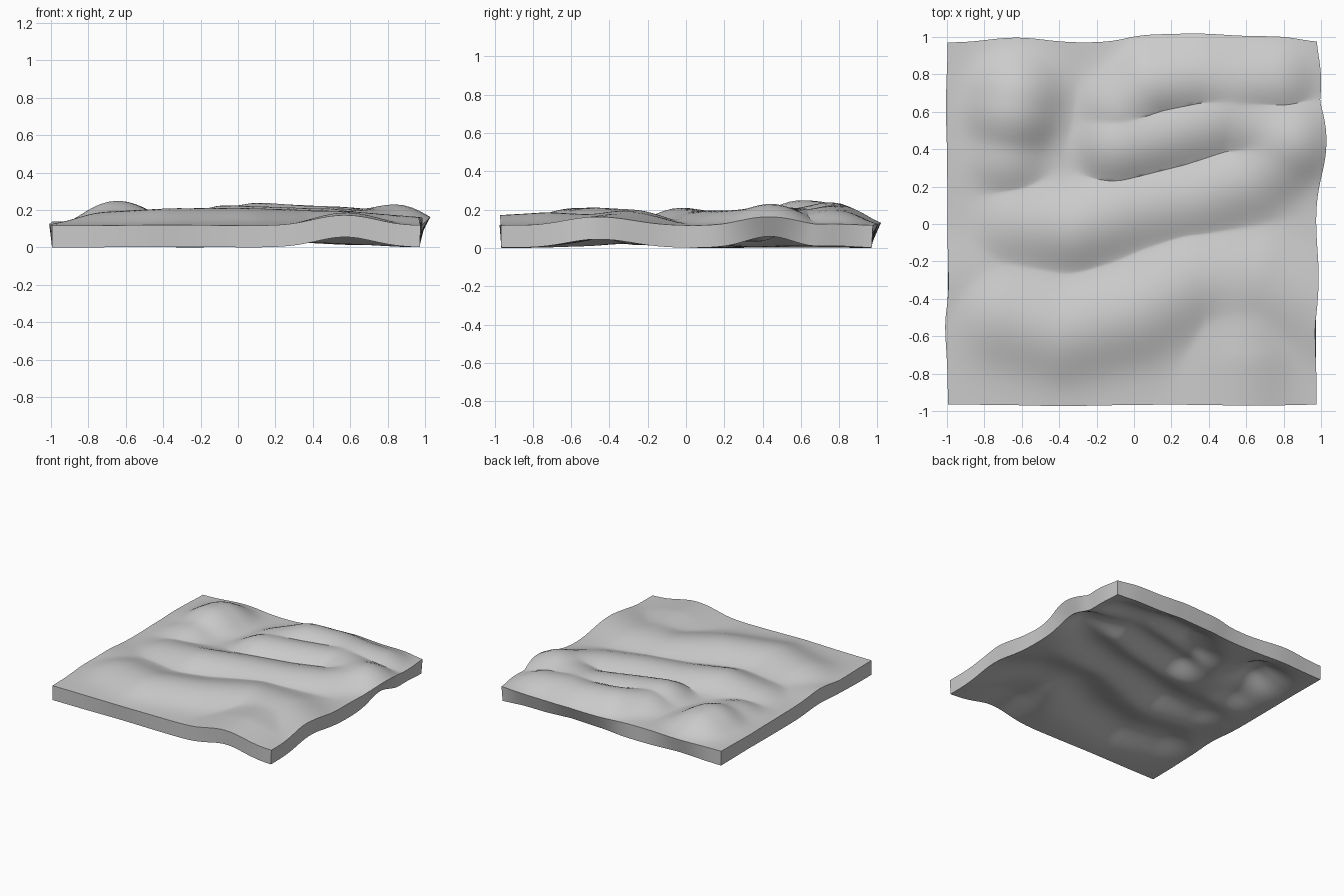
import bpy, bmesh, math

if "Cube" in bpy.data.objects:
    bpy.data.objects.remove(bpy.data.objects["Cube"])

# Ridges: polylines of (x, y, height) plus a half width
RIDGES = [
    # long southern ridge with its spur to the front edge
    ([(-0.68, -0.50, .075), (-0.38, -0.58, .092), (0.0, -0.48, .095), (0.32, -0.30, .085),
      (0.65, -0.30, .07), (0.97, -0.47, .045)], 0.15),
    ([(0.56, -0.45, .055), (0.58, -0.72, .07), (0.57, -0.97, .055)], 0.15),
    # middle ridge
    ([(-0.62, 0.0, .06), (-0.32, -0.02, .095), (0.0, 0.08, .08), (0.32, 0.14, .08),
      (0.62, 0.24, .08), (0.84, 0.42, .095)], 0.12),
    # upper ridge
    ([(-0.08, 0.42, .11), (0.22, 0.50, .10), (0.50, 0.58, .09), (0.84, 0.46, .092)], 0.11),
    # northern crest
    ([(-0.06, 0.62, .095), (0.10, 0.75, .125), (0.35, 0.78, .11), (0.57, 0.75, .10),
      (0.75, 0.76, .085)], 0.11),
    # north west hill with its southern shoulder
    ([(-0.63, 0.68, .128), (-0.64, 0.62, .128)], 0.13),
    ([(-0.66, 0.55, .085), (-0.68, 0.36, .07)], 0.11),
    # small rise at the left edge
    ([(-1.0, -0.30, .022), (-0.9, -0.28, .02)], 0.14),
]


def ridge_height(x, y, pts, width):
    best = 0.0
    for (ax, ay, ah), (bx, by, bh) in zip(pts, pts[1:]):
        dx, dy = bx - ax, by - ay
        t = ((x - ax) * dx + (y - ay) * dy) / (dx * dx + dy * dy)
        t = max(0.0, min(1.0, t))
        d2 = (x - ax - t * dx) ** 2 + (y - ay - t * dy) ** 2
        best = max(best, (ah + t * (bh - ah)) * math.exp(-d2 / (2 * width ** 2)))
    return best


def height(x, y):
    return sum(ridge_height(x, y, p, w) ** 3 for p, w in RIDGES) ** (1 / 3)


# Rolling ground sheet
X0, X1, Y0, Y1, N = -0.995, 0.972, -0.965, 0.97, 72
bm = bmesh.new()
bmesh.ops.create_grid(bm, x_segments=N, y_segments=N, size=1)
for v in bm.verts:
    x = X0 + (v.co.x + 1) / 2 * (X1 - X0)
    y = Y0 + (v.co.y + 1) / 2 * (Y1 - Y0)
    v.co = (x, y, height(x, y))
for _ in range(2):
    inner = [v for v in bm.verts if not v.is_boundary]
    bmesh.ops.smooth_vert(bm, verts=inner, factor=0.5,
                          use_axis_x=False, use_axis_y=False, use_axis_z=True)
low = min(v.co.z for v in bm.verts)
for v in bm.verts:
    v.co.z -= low
mesh = bpy.data.meshes.new("terrain_slab")
bm.to_mesh(mesh)
bm.free()
slab = bpy.data.objects.new("terrain_slab", mesh)
bpy.context.collection.objects.link(slab)

# Thickness grown upwards along the surface normals
solid = slab.modifiers.new("thickness", 'SOLIDIFY')
solid.thickness = 0.117
solid.offset = 1

bpy.context.view_layer.objects.active = slab
slab.select_set(True)
bpy.ops.object.modifier_apply(modifier="thickness")
bpy.ops.object.shade_smooth_by_angle(angle=math.radians(40))
